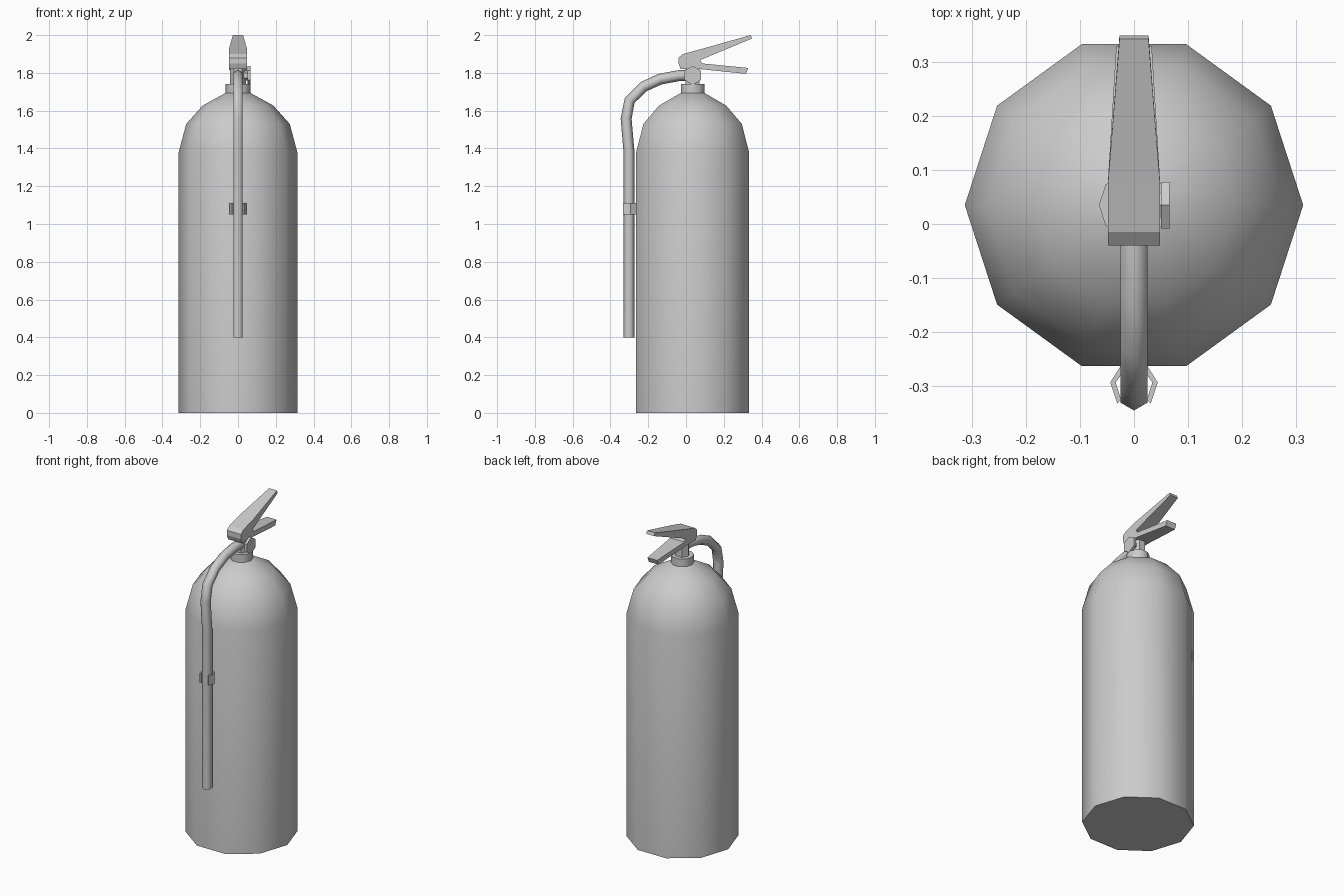
import bpy, bmesh, math
from mathutils import Vector

if "Cube" in bpy.data.objects:
    bpy.data.objects.remove(bpy.data.objects["Cube"])

CY = 0.035  # y of the cylinder axis


def finish(name, bm, smooth=None):
    bmesh.ops.recalc_face_normals(bm, faces=bm.faces)
    me = bpy.data.meshes.new(name)
    bm.to_mesh(me)
    bm.free()
    ob = bpy.data.objects.new(name, me)
    bpy.context.collection.objects.link(ob)
    if smooth:
        bpy.ops.object.select_all(action='DESELECT')
        ob.select_set(True)
        bpy.context.view_layer.objects.active = ob
        bpy.ops.object.shade_smooth_by_angle(angle=math.radians(smooth))
    return ob


def loft(name, rings, smooth=None):
    """Bridge equal-length rings of points and cap both ends."""
    bm = bmesh.new()
    vs = [[bm.verts.new(p) for p in ring] for ring in rings]
    n = len(vs[0])
    for a, b in zip(vs, vs[1:]):
        for i in range(n):
            j = (i + 1) % n
            bm.faces.new((a[i], a[j], b[j], b[i]))
    bm.faces.new(vs[0])
    bm.faces.new(vs[-1])
    return finish(name, bm, smooth)


def lathe(name, profile, sides, smooth=None):
    def ring(r, z):
        angs = [2 * math.pi * i / sides for i in range(sides)]
        return [(r * math.cos(a), CY + r * math.sin(a), z) for a in angs]
    return loft(name, [ring(r, z) for r, z in profile], smooth)


def disc_x(name, x0, x1, r, z):
    """Hexagonal plug lying along x."""
    angs = [math.radians(30 + 60 * i) for i in range(6)]
    return loft(name, [[(x, CY + r * math.cos(a), z + r * math.sin(a)) for a in angs]
                       for x in (x0, x1)])


def tube(name, path, r):
    """Hexagonal hose swept along a path of (y, z) points."""
    pts = [Vector(p) for p in path]
    rings = []
    for i, p in enumerate(pts):
        d0 = (p - pts[max(i - 1, 0)]).normalized()
        d1 = (pts[min(i + 1, len(pts) - 1)] - p).normalized()
        t = (d0 + d1).normalized()
        nrm = Vector((-t.y, t.x))
        ring = []
        for k in range(6):
            a = math.radians(30 + 60 * k)
            q = p + nrm * r * math.sin(a)
            ring.append((r * math.cos(a), q.x, q.y))
        rings.append(ring)
    return loft(name, rings, 65)


# tank with domed shoulder, and neck collar
lathe("tank", [(0.314, 0), (0.314, 1.38), (0.274, 1.53), (0.187, 1.627), (0.06, 1.697)], 10, 40)
lathe("neck_collar", [(0.065, 1.69), (0.065, 1.742)], 10, 40)

# valve stem
lathe("valve_stem", [(0.042, 1.735), (0.042, 1.83)], 6)

# pressure gauge on the right of the valve
disc_x("gauge_stem", 0.02, 0.052, 0.026, 1.787)
disc_x("gauge", 0.05, 0.066, 0.05, 1.787)

# lever pair: side profile (y, z, half width)
lever = [(-0.04, 1.85, 0.048), (-0.04, 1.88, 0.048), (-0.015, 1.90, 0.048),
         (0.08, 1.926, 0.048), (0.343, 2.0, 0.027), (0.35, 1.982, 0.027),
         (0.075, 1.868, 0.048), (0.085, 1.85, 0.048), (0.33, 1.826, 0.033),
         (0.317, 1.795, 0.033), (0.075, 1.82, 0.048), (-0.028, 1.82, 0.048)]
loft("lever_handles", [[(s * w, y, z) for y, z, w in lever] for s in (-1, 1)])

# hose
tube("hose", [(0.02, 1.788), (-0.04, 1.785), (-0.137, 1.767), (-0.225, 1.727), (-0.298, 1.655),
              (-0.317, 1.558), (-0.302, 1.384), (-0.302, 0.40)], 0.029)

# hose clip: open bracket outline, mirrored to both sides
half = [(0.024, -0.262), (0.044, -0.294), (0.031, -0.333), (0.024, -0.326),
        (0.034, -0.294), (0.018, -0.272)]
outline = half + [(-x, y) for x, y in reversed(half)]
loft("hose_clip", [[(x, y, z) for x, y in outline] for z in (1.05, 1.11)])
